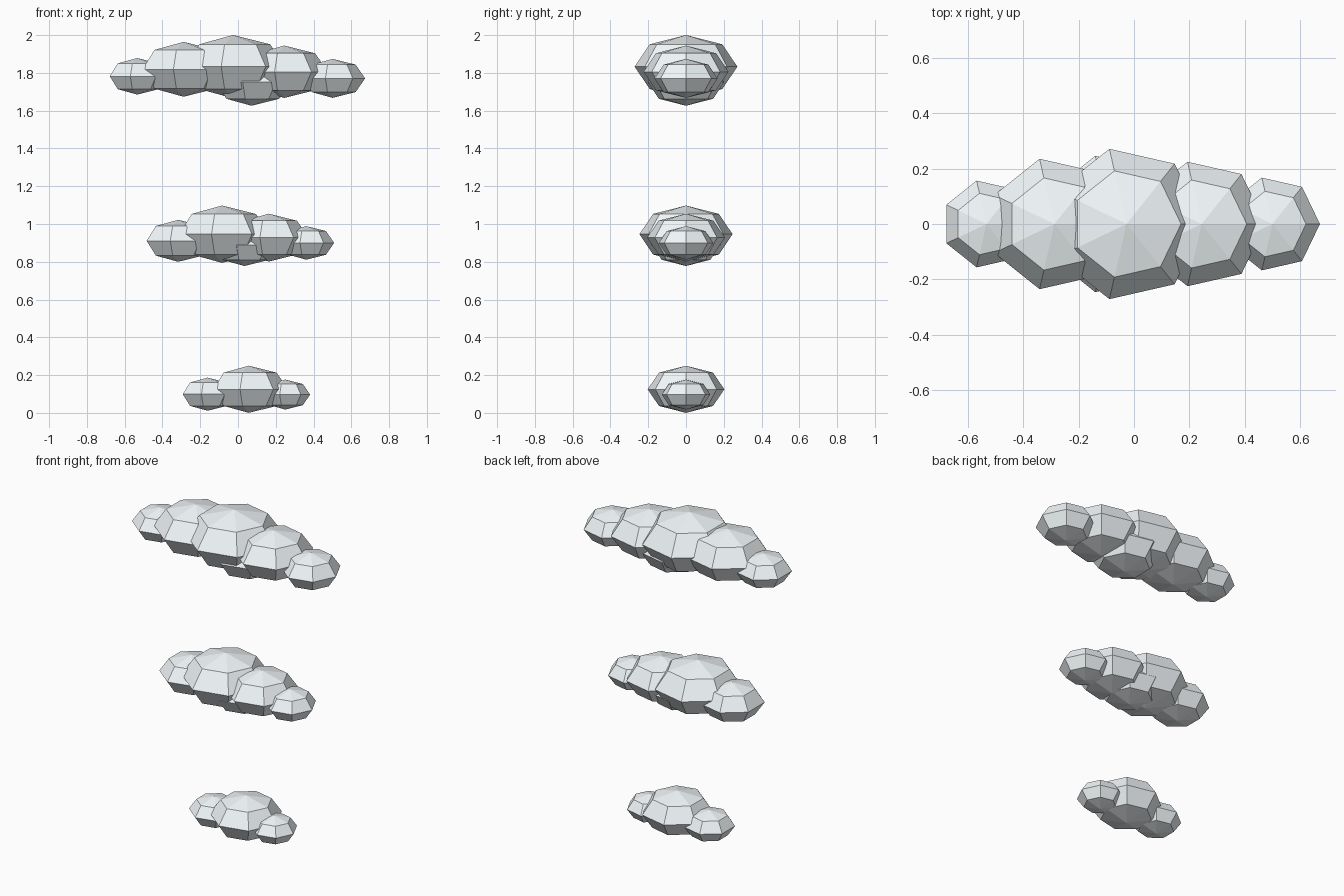
import bpy, bmesh
from math import sin, cos, pi

if "Cube" in bpy.data.objects:
    bpy.data.objects.remove(bpy.data.objects["Cube"])

SIDES = 7
FLAT = 0.6  # height of a puff relative to its width

white = bpy.data.materials.new("cloud_white")
white.diffuse_color = (0.90, 0.95, 0.97, 1)
white.use_nodes = True
white.node_tree.nodes["Principled BSDF"].inputs["Base Color"].default_value = white.diffuse_color


def add_puff(bm, x, z, r):
    """Flattened low-poly ball: seven sides, four rings, one corner towards +x."""
    def vert(lat, k):
        a = 2 * pi * k / SIDES
        return bm.verts.new((x + r * cos(lat) * cos(a), r * cos(lat) * sin(a),
                             z + r * FLAT * sin(lat)))
    rings = [[vert(lat, k) for k in range(SIDES)] for lat in (-pi / 4, 0, pi / 4)]
    bottom = bm.verts.new((x, 0, z - r * FLAT))
    top = bm.verts.new((x, 0, z + r * FLAT))
    for k in range(SIDES):
        n = (k + 1) % SIDES
        bm.faces.new((bottom, rings[0][n], rings[0][k]))
        for lo, hi in zip(rings, rings[1:]):
            bm.faces.new((lo[k], lo[n], hi[n], hi[k]))
        bm.faces.new((rings[2][k], rings[2][n], top))


def make_cloud(name, puffs):
    bm = bmesh.new()
    for puff in puffs:
        add_puff(bm, *puff)
    mesh = bpy.data.meshes.new(name)
    bm.to_mesh(mesh)
    bm.free()
    mesh.materials.append(white)
    bpy.context.collection.objects.link(bpy.data.objects.new(name, mesh))


# Each puff: centre x, centre z, radius
make_cloud("large_cloud", [
    (-0.534, 1.782, 0.161), (-0.288, 1.819, 0.242), (-0.027, 1.833, 0.279),
    (0.245, 1.806, 0.231), (0.501, 1.771, 0.172), (0.071, 1.751, 0.208)])
make_cloud("medium_cloud", [
    (-0.317, 0.911, 0.185), (-0.084, 0.946, 0.253), (0.163, 0.928, 0.211),
    (0.361, 0.900, 0.148), (0.034, 0.890, 0.187)])
make_cloud("small_cloud", [
    (-0.161, 0.099, 0.146), (0.057, 0.125, 0.208), (0.250, 0.097, 0.132)])
